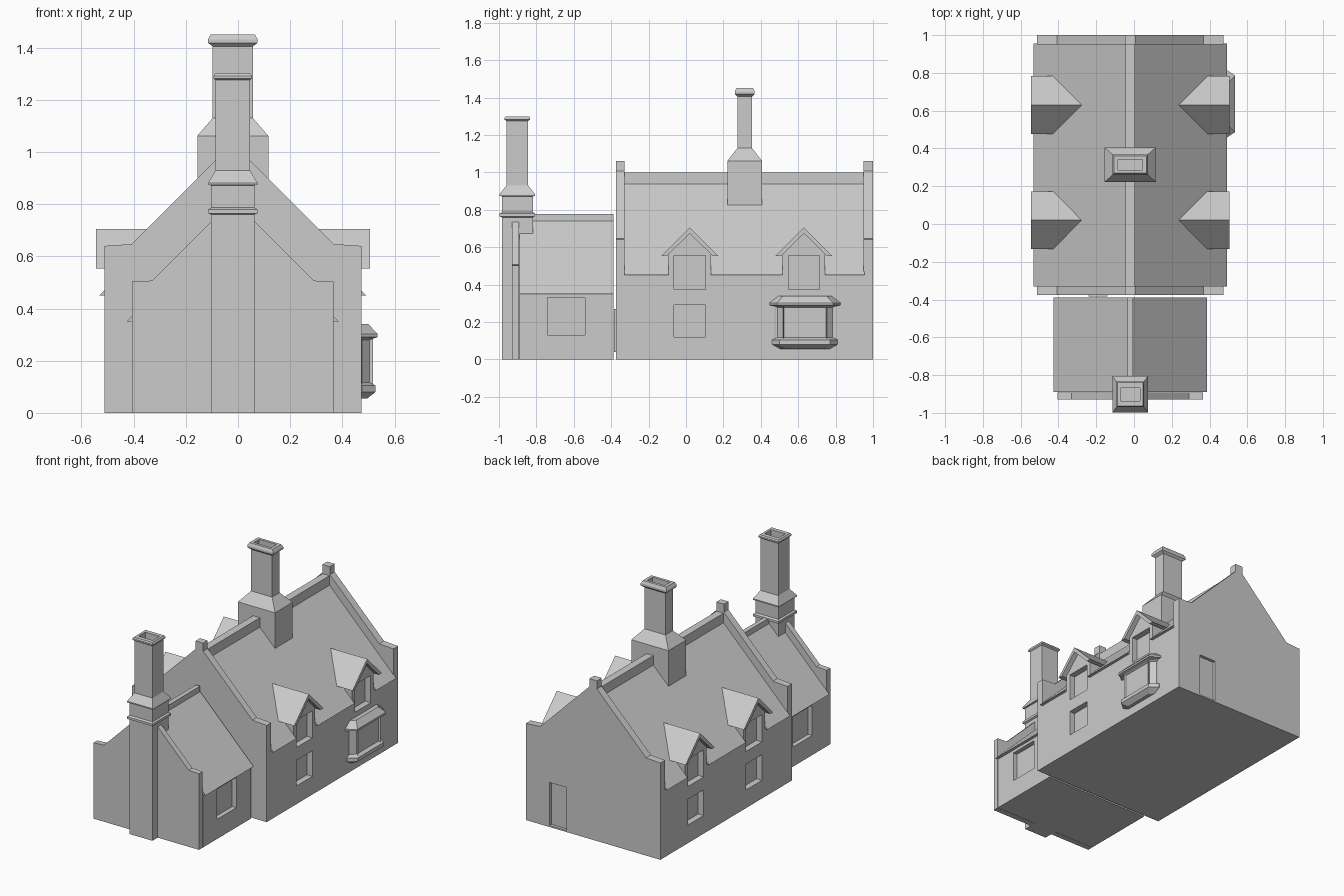
import bpy, bmesh

cube = bpy.data.objects.get("Cube")
if cube:
    bpy.data.objects.remove(cube, do_unlink=True)

stone = bpy.data.materials.new("plain grey stone")
stone.use_nodes = True
GREY = (0.6, 0.6, 0.6, 1)
stone.diffuse_color = GREY
stone.node_tree.nodes["Principled BSDF"].inputs["Base Color"].default_value = GREY

CX = -0.02            # ridge line of the house
DORMERS = (0.02, 0.63)  # dormer centres along the house


def finish(name, bm):
    bmesh.ops.recalc_face_normals(bm, faces=bm.faces[:])
    mesh = bpy.data.meshes.new(name)
    bm.to_mesh(mesh)
    bm.free()
    mesh.materials.append(stone)
    obj = bpy.data.objects.new(name, mesh)
    bpy.context.collection.objects.link(obj)
    return obj


def loft(bm, rings):
    """Join rings of points into one closed solid; returns the side faces."""
    loops = [[bm.verts.new(p) for p in ring] for ring in rings]
    sides = []
    for a, b in zip(loops, loops[1:]):
        n = len(a)
        sides.append([bm.faces.new((a[i], a[(i + 1) % n], b[(i + 1) % n], b[i]))
                      for i in range(n)])
    bm.faces.new(loops[0][::-1])
    bm.faces.new(loops[-1])
    return sides


def prism_y(name, profile, y0, y1):
    """Extrude a profile of (offset from ridge line, z) along y."""
    bm = bmesh.new()
    loft(bm, [[(CX + u, y, z) for u, z in profile] for y in (y0, y1)])
    return finish(name, bm)


def prism_x(name, profile, x0, x1, yc):
    """Extrude a profile of (offset from yc, z) along x."""
    bm = bmesh.new()
    loft(bm, [[(x, yc + u, z) for u, z in profile] for x in (x0, x1)])
    return finish(name, bm)


def rect(x0, x1, y0, y1, z):
    return [(x0, y0, z), (x1, y0, z), (x1, y1, z), (x0, y1, z)]


def boxes(name, specs):
    bm = bmesh.new()
    for x0, x1, y0, y1, z0, z1 in specs:
        loft(bm, [rect(x0, x1, y0, y1, z) for z in (z0, z1)])
    return finish(name, bm)


def stack(name, cx, cy, steps):
    """Chimney from (half width x, half width y, z) steps."""
    bm = bmesh.new()
    loft(bm, [rect(cx - a, cx + a, cy - b, cy + b, z) for a, b, z in steps])
    return finish(name, bm)


def cut(obj, specs):
    cutter = boxes("cutter", specs)
    cutter.hide_render = True
    mod = obj.modifiers.new("cut", "BOOLEAN")
    mod.operation, mod.solver, mod.object = "DIFFERENCE", "EXACT", cutter
    bpy.context.view_layer.objects.active = obj
    bpy.ops.object.modifier_apply(modifier="cut")
    bpy.data.objects.remove(cutter, do_unlink=True)


def side_box(s, a, b, *rest):
    """Box between offsets a and b on side s of the ridge line."""
    x0, x1 = sorted((CX + s * a, CX + s * b))
    return (x0, x1) + rest


def mirrored(points):
    """Complete a profile given from its right foot up to the apex."""
    return points + [(-u, z) for u, z in reversed(points) if u]


# Main house walls, with window recesses
W = 0.4925
windows, dormer_slots = [], []
for s in (1, -1):
    for yc in DORMERS:
        windows.append(side_box(s, W - 0.04, W + 0.1, yc - 0.083, yc + 0.083, 0.375, 0.555))
        dormer_slots.append(side_box(s, 0.42, 0.6, yc - 0.113, yc + 0.113, 0.4, 0.7))
        if s < 0 or yc < 0.3:
            windows.append(side_box(s, W - 0.04, W + 0.1, yc - 0.083, yc + 0.083, 0.12, 0.29))

walls = boxes("main_walls", [(CX - W, CX + W, -0.33, 0.95, 0, 0.45)])
cut(walls, windows)

# Main roof, notched where the dormers rise through the eaves
roof = prism_y("main_roof", mirrored([(0.512, 0.45), (0, 0.962)]), -0.33, 0.955)
cut(roof, dormer_slots)
boxes("main_ridge", [(CX - 0.025, CX + 0.025, -0.33, 0.955, 0.92, 1.0)])

# Raised gable walls with flat shoulders and a block on top
gable = mirrored([(W, 0), (W, 0.64), (0.388, 0.647), (0, 1.035)])
for name, y0, y1 in (("front", -0.375, -0.328), ("back", 0.95, 1.0)):
    wall = prism_y(name + "_gable", gable, y0, y1)
    if name == "back":
        cut(wall, [(0.175, 0.3, 0.98, 1.1, 0.01, 0.295)])
    boxes(name + "_gable_block", [(CX - 0.028, CX + 0.028, y0, y1, 0.96, 1.06)])

# Dormers on both sides
for s in (1, -1):
    side = "left" if s > 0 else "right"
    for i, yc in enumerate(DORMERS):
        body = prism_x(f"{side}_dormer_wall_{i + 1}",
                       mirrored([(0.113, 0.45), (0.113, 0.57), (0, 0.683)]),
                       CX + s * 0.3, CX + s * W, yc)
        cut(body, windows)
        prism_x(f"{side}_dormer_roof_{i + 1}",
                [(0.153, 0.553), (0, 0.705), (-0.153, 0.553),
                 (-0.122, 0.553), (0, 0.674), (0.122, 0.553)],
                CX + s * 0.2, CX + s * 0.525, yc)

# Bay window: stacked half-octagon rings (half width at wall, at front, x, z)
bay_y = 0.636
bay_steps = [(0.13, 0.1, 0.495, 0.055), (0.175, 0.135, 0.527, 0.08),
             (0.175, 0.135, 0.527, 0.105), (0.163, 0.118, 0.517, 0.11),
             (0.163, 0.118, 0.517, 0.285), (0.19, 0.15, 0.535, 0.29),
             (0.19, 0.15, 0.535, 0.302), (0.14, 0.115, 0.5, 0.34)]
bm = bmesh.new()
sides = loft(bm, [[(0.46, bay_y - w, z), (0.475, bay_y - w, z), (x, bay_y - f, z),
                   (x, bay_y + f, z), (0.475, bay_y + w, z), (0.46, bay_y + w, z)]
                  for w, f, x, z in bay_steps])
bmesh.ops.recalc_face_normals(bm, faces=bm.faces[:])
bmesh.ops.inset_individual(bm, faces=sides[3][1:4], thickness=0.009, depth=-0.012)
finish("bay_window", bm)

# Front extension: walls, roof, ridge and raised gable
E = 0.386
ext = boxes("extension_walls", [(CX - E, CX + E, -0.89, -0.388, 0, 0.35)])
cut(ext, [side_box(s, E - 0.03, E + 0.1, -0.74, -0.54, 0.13, 0.33) for s in (1, -1)])
prism_y("extension_roof", mirrored([(0.406, 0.35), (0, 0.756)]), -0.89, -0.388)
boxes("extension_ridge", [(CX - 0.015, CX + 0.015, -0.89, -0.388, 0.72, 0.778)])
prism_y("extension_gable",
        mirrored([(E, 0), (E, 0.503), (0.31, 0.507), (0, 0.817)]), -0.93, -0.892)
boxes("inner_door", [(-0.24, -0.14, -0.384, -0.375, 0.04, 0.27)])

# Chimneys with hollow tops
front = stack("front_chimney", CX, -0.902, [
    (0.083, 0.083, 0), (0.083, 0.083, 0.76), (0.094, 0.096, 0.765), (0.094, 0.096, 0.78),
    (0.083, 0.083, 0.787), (0.083, 0.083, 0.872), (0.094, 0.096, 0.874),
    (0.094, 0.096, 0.882), (0.066, 0.058, 0.93), (0.066, 0.058, 1.275),
    (0.073, 0.068, 1.282), (0.073, 0.068, 1.292), (0.068, 0.062, 1.3)])
cut(front, [(CX - 0.052, CX + 0.052, -0.937, -0.867, 1.2, 1.4)])

main = stack("main_chimney", CX, 0.314, [
    (0.136, 0.092, 0.8), (0.136, 0.092, 1.062), (0.077, 0.039, 1.13),
    (0.077, 0.039, 1.405), (0.095, 0.053, 1.418), (0.095, 0.053, 1.432),
    (0.085, 0.045, 1.45)])
cut(main, [(CX - 0.064, CX + 0.064, 0.287, 0.341, 1.35, 1.5)])
